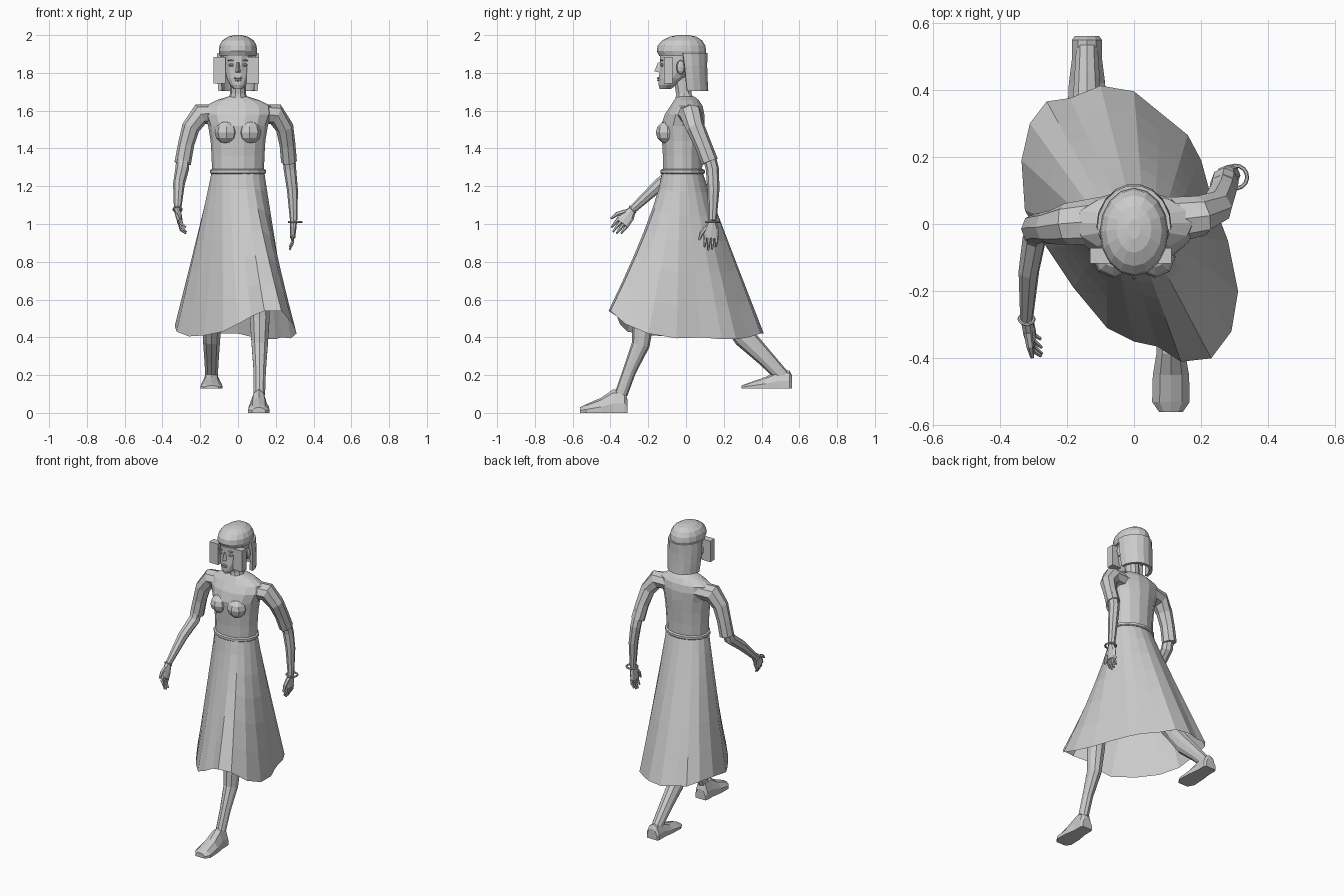
import bpy, bmesh
from math import sin, cos, pi
from mathutils import Vector

cube = bpy.data.objects.get("Cube")
if cube:
    bpy.data.objects.remove(cube, do_unlink=True)

GREY = (0.6, 0.6, 0.6, 1)
mat = bpy.data.materials.new("plain_grey")
mat.use_nodes = True
mat.diffuse_color = GREY
mat.node_tree.nodes["Principled BSDF"].inputs["Base Color"].default_value = GREY


def finish(name, bm):
    mesh = bpy.data.meshes.new(name)
    bm.to_mesh(mesh)
    bm.free()
    mesh.materials.append(mat)
    ob = bpy.data.objects.new(name, mesh)
    bpy.context.collection.objects.link(ob)
    return ob


def skin(name, rings, caps=True, loop=True):
    """Join rings of points with quads, optionally closing the ends."""
    bm = bmesh.new()
    rows = [[bm.verts.new(p) for p in ring] for ring in rings]
    n = len(rows[0])
    for a, b in zip(rows, rows[1:]):
        for i in range(n if loop else n - 1):
            j = (i + 1) % n
            bm.faces.new((a[i], a[j], b[j], b[i]))
    if caps:
        bm.faces.new(rows[0][::-1])
        bm.faces.new(rows[-1])
    bmesh.ops.recalc_face_normals(bm, faces=bm.faces)
    return finish(name, bm)


def arc(n, start=0.0, end=2 * pi, closed=True):
    return [start + (end - start) * i / (n if closed else n - 1) for i in range(n)]


def stack(name, levels, angles, **kw):
    """Horizontal ovals: (z, half width, front y, back y)."""
    return skin(name, [[(w * cos(a), (f + b) / 2 + (b - f) / 2 * sin(a), z)
                        for a in angles] for z, w, f, b in levels], **kw)


def limb(name, path, n=8):
    """Tube along a path of (point, radius along y, radius across)."""
    pts = [Vector(p[0]) for p in path]
    rings = []
    for i, (_, ry, rx) in enumerate(path):
        t = (pts[min(i + 1, len(pts) - 1)] - pts[max(i - 1, 0)]).normalized()
        u = Vector((0, 1, 0))
        u = (u - t * u.dot(t)).normalized()
        v = t.cross(u)
        rings.append([pts[i] + u * ry * cos(a) + v * rx * sin(a) for a in arc(n)])
    return skin(name, rings)


def blob(name, loc, size, u=8, v=6):
    bm = bmesh.new()
    bmesh.ops.create_uvsphere(bm, u_segments=u, v_segments=v, radius=1)
    bmesh.ops.scale(bm, vec=size, verts=bm.verts)
    bmesh.ops.translate(bm, vec=loc, verts=bm.verts)
    return finish(name, bm)


def box(name, loc, size):
    bm = bmesh.new()
    bmesh.ops.create_cube(bm, size=1)
    bmesh.ops.scale(bm, vec=size, verts=bm.verts)
    bmesh.ops.translate(bm, vec=loc, verts=bm.verts)
    return finish(name, bm)


def foot(name, x, sections):
    """Flat-soled shoe: (y, half width, sole z, top z)."""
    rings = []
    for y, w, lo, hi in sections:
        outline = ((-1, 0), (1, 0), (1, 0.4), (0.6, 0.85), (0, 1), (-0.6, 0.85), (-1, 0.4))
        rings.append([(x + w * a, y, lo + (hi - lo) * b) for a, b in outline])
    return skin(name, rings)


# Torso and neck
stack("bodice", [(1.27, .137, -.125, .088), (1.36, .14, -.125, .09), (1.44, .145, -.13, .095),
                 (1.52, .158, -.135, .1), (1.58, .18, -.115, .1), (1.625, .175, -.085, .09),
                 (1.655, .115, -.065, .07), (1.675, .05, -.05, .045)], arc(14))
stack("neck", [(1.64, .058, -.06, .05), (1.69, .042, -.055, .032), (1.78, .042, -.07, .025)], arc(10))
for side, s in (("left", 1), ("right", -1)):
    blob(side + "_bust", (s * .062, -.098, 1.485), (.062, .062, .06))
stack("belt", [(1.265, .143, -.13, .095), (1.27, .148, -.136, .1), (1.285, .148, -.136, .1),
               (1.29, .14, -.128, .09)], arc(16))

# Skirt: oval waist flaring to a hem stretched over the stride
hem = [(.23, .08, .40), (.20, .19, .39), (.16, .265, .39), (.08, .33, .40), (0, .395, .42),
       (-.1, .412, .42), (-.19, .375, .43), (-.26, .365, .44), (-.31, .3, .46), (-.335, .19, .46),
       (-.325, .04, .43), (-.26, -.07, .405), (-.18, -.19, .41), (-.08, -.31, .43),
       (0, -.35, .47), (.07, -.365, .51), (.14, -.41, .54), (.23, -.40, .54),
       (.29, -.32, .47), (.31, -.2, .42), (.28, -.05, .395)]
rings = []
for t in (0, .12, .26, .42, .6, .8, 1):
    ring = []
    for i, (x, y, z) in enumerate(hem):
        a = 2 * pi * i / len(hem) + .2
        start = Vector((.14 * cos(a), -.02 + .108 * sin(a), 1.275))
        s = t ** (1.25 if y < -.1 else 1.03)
        p = start.lerp(Vector((x, y, z)), s)
        p.z = start.z + (z - start.z) * t
        ring.append(p)
    rings.append(ring)
skin("skirt", rings, caps=False)

# Arms with short sleeves, the left swinging back and the right forward
limb("right_sleeve", [((-.1, .01, 1.585), .07, .05), ((-.2, .0, 1.58), .062, .058),
                      ((-.25, -.01, 1.51), .05, .048), ((-.275, -.01, 1.42), .045, .043),
                      ((-.293, -.015, 1.32), .046, .044)])
limb("right_forearm", [((-.288, -.01, 1.38), .034, .034), ((-.296, -.04, 1.29), .036, .036),
                       ((-.313, -.14, 1.21), .033, .031), ((-.32, -.285, 1.075), .021, .019)])
limb("left_sleeve", [((.1, .01, 1.585), .07, .05), ((.2, .025, 1.58), .06, .058),
                     ((.247, .05, 1.51), .05, .048), ((.262, .09, 1.42), .045, .042),
                     ((.27, .125, 1.33), .046, .042)])
limb("left_forearm", [((.266, .115, 1.39), .034, .034), ((.275, .14, 1.29), .035, .033),
                      ((.288, .145, 1.18), .032, .029), ((.295, .14, 1.02), .022, .02)])

# Hands: palm, four fingers and a thumb
def hand(side, wrist, down, spread):
    wrist, down, spread = Vector(wrist), Vector(down), Vector(spread)
    knuckle = wrist + down * .085
    limb(side + "_palm", [(wrist - down * .01, .02, .018), (wrist + down * .035, .038, .017),
                          (knuckle, .04, .014)])
    for k in range(4):
        base = knuckle + spread * (k - 1.5) * .02 - down * .01
        length = (.06, .075, .07, .055)[k]
        bend = Vector((-.012 if wrist.x > 0 else .02, 0, 0))
        limb(f"{side}_finger_{k + 1}", [(base, .01, .01), (base + down * length * .55, .009, .009),
                                        (base + down * length + bend, .005, .005)], 6)
    side_pt = wrist + down * .025 + spread * -.025
    limb(side + "_thumb", [(side_pt, .013, .013), (side_pt + down * .035 - spread * .025, .012, .011),
                           (side_pt + down * .075 - spread * .037, .006, .006)], 6)

hand("left", (.294, .138, 1.01), (-.06, -.07, -.99), (0, 1, -.07))
hand("right", (-.32, -.288, 1.07), (.17, -.6, -.78), (0, .79, -.6))

# Bracelets
def ring_band(name, centre, radius, thick, normal):
    n = Vector(normal).normalized()
    u = n.orthogonal().normalized()
    v = n.cross(u)
    rows = []
    for a in arc(14) + [0]:
        d = u * cos(a) + v * sin(a)
        rows.append([Vector(centre) + d * (radius + thick * cos(b)) + n * thick * sin(b)
                     for b in arc(6)])
    skin(name, rows, caps=False)

ring_band("left_bracelet", (.303, .14, 1.01), .034, .006, (0, 0, 1))
ring_band("right_bracelet", (-.32, -.283, 1.077), .022, .005, (.03, .7, .7))

# Legs and shoes mid stride
limb("left_leg", [((.08, -.03, 1.05), .08, .075), ((.11, -.22, .62), .065, .058),
                  ((.115, -.225, .5), .057, .055), ((.115, -.24, .36), .048, .045),
                  ((.115, -.3, .22), .035, .034), ((.113, -.343, .1), .034, .032)], 10)
foot("left_shoe", .11, [(-.31, .036, 0, .07), (-.325, .042, 0, .125), (-.385, .043, 0, .125),
                        (-.45, .054, 0, .08), (-.53, .056, 0, .045), (-.56, .035, 0, .03)])
limb("right_leg", [((-.08, .0, 1.05), .08, .075), ((-.13, .13, .64), .062, .058),
                   ((-.137, .235, .5), .055, .055), ((-.14, .31, .4), .058, .048),
                   ((-.14, .42, .29), .045, .04), ((-.14, .515, .19), .037, .034)], 10)
foot("right_shoe", -.14, [(.56, .036, .13, .2), (.548, .045, .13, .225), (.49, .045, .13, .225),
                          (.42, .054, .13, .19), (.335, .058, .13, .16), (.295, .036, .13, .145)])

# Head, face and ears
stack("head", [(1.715, .022, -.14, -.08), (1.735, .042, -.146, -.05), (1.77, .06, -.146, .0),
               (1.81, .071, -.142, .05), (1.86, .078, -.14, .08), (1.92, .08, -.14, .085)], arc(14))
skin("nose", [[(-.007, -.138, 1.855), (.007, -.138, 1.855), (0, -.148, 1.855)],
              [(-.015, -.138, 1.802), (.015, -.138, 1.802), (0, -.168, 1.808)]])
blob("upper_lip", (0, -.145, 1.773), (.022, .009, .006), 8, 4)
blob("lower_lip", (0, -.144, 1.762), (.018, .009, .007), 8, 4)
for side, s in (("left", 1), ("right", -1)):
    blob(side + "_eye", (s * .034, -.127, 1.842), (.016, .009, .009), 8, 5)
    blob(side + "_brow", (s * .036, -.129, 1.866), (.02, .008, .004), 8, 4)
    blob(side + "_ear", (s * .088, -.028, 1.83), (.018, .024, .038), 8, 6)

# Hair: full cap with a fringe, and a bob hanging behind the ears
stack("hair_cap", [(1.89, .096, -.142, .105), (1.915, .102, -.155, .107), (1.945, .098, -.15, .102),
                   (1.972, .083, -.125, .085), (1.992, .052, -.085, .055), (2.0, .018, -.045, .015)],
      arc(16))
bob = stack("hair_bob", [(1.905, .1, -.13, .106), (1.84, .102, -.11, .104), (1.77, .1, -.1, .106),
                         (1.705, .094, -.09, .11)],
            arc(10, -.05, pi + .05, False), caps=False, loop=False)
thick = bob.modifiers.new("thickness", "SOLIDIFY")
thick.thickness = .02
thick.offset = 0
box("left_side_block", (.078, -.094, 1.815), (.066, .046, .14))
box("right_side_block", (-.098, -.094, 1.815), (.066, .046, .14))
